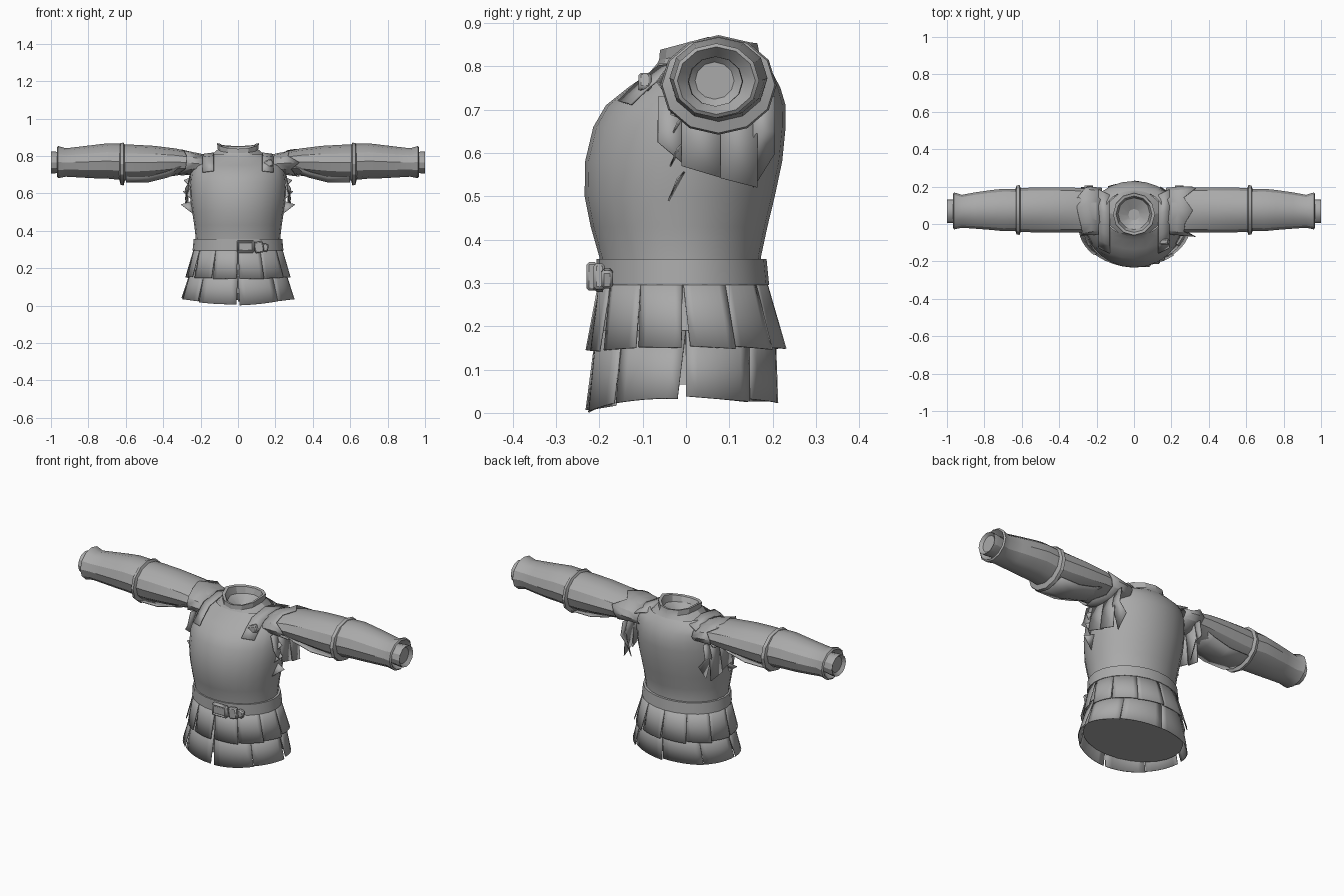
import bpy, bmesh, math, random
from math import sin, cos, pi, radians
from mathutils import Vector

random.seed(4)
cube = bpy.data.objects.get("Cube")
if cube:
    bpy.data.objects.remove(cube)

grey = bpy.data.materials.new("plain grey")
grey.use_nodes = True
grey.diffuse_color = (0.4, 0.4, 0.4, 1)
grey.node_tree.nodes["Principled BSDF"].inputs["Base Color"].default_value = (0.4, 0.4, 0.4, 1)


def finish(name, bm, angle=35, thick=0):
    bmesh.ops.recalc_face_normals(bm, faces=bm.faces)
    mesh = bpy.data.meshes.new(name)
    bm.to_mesh(mesh)
    bm.free()
    mesh.materials.append(grey)
    ob = bpy.data.objects.new(name, mesh)
    bpy.context.collection.objects.link(ob)
    if thick:
        mod = ob.modifiers.new("thickness", "SOLIDIFY")
        mod.thickness = thick
        mod.offset = 0
    bpy.ops.object.select_all(action="DESELECT")
    ob.select_set(True)
    bpy.context.view_layer.objects.active = ob
    bpy.ops.object.shade_smooth_by_angle(angle=radians(angle))
    return ob


def loft(name, rings, closed=True, caps=(False, False), angle=35, thick=0):
    """Skin a list of point rings."""
    bm = bmesh.new()
    rows = [[bm.verts.new(p) for p in ring] for ring in rings]
    n = len(rows[0])
    for a, b in zip(rows, rows[1:]):
        for i in range(n if closed else n - 1):
            j = (i + 1) % n
            bm.faces.new((a[i], a[j], b[j], b[i]))
    for cap, row in zip(caps, (rows[0], rows[-1])):
        if cap:
            bm.faces.new(row)
    return finish(name, bm, angle, thick)


def on_body(t, z, rx, front, back, grow=0):
    """Point on a body cross-section at angle t."""
    mid, half = (front + back) / 2, (back - front) / 2 + grow
    return Vector(((rx + grow) * cos(t), mid + half * sin(t), z))


def body_ring(z, rx, front, back, n=24, dip=0):
    """Body cross-section whose front may dip below its back."""
    angles = [2 * pi * i / n for i in range(n)]
    return [on_body(t, z - dip * max(0, -sin(t)) - dip * 0.5 * max(0, sin(t)), rx, front, back)
            for t in angles]


# Breast and back plates, running up to the neck
torso = [(0.30, 0.228, -0.198, 0.18), (0.36, 0.226, -0.2, 0.173),
         (0.43, 0.234, -0.22, 0.188), (0.50, 0.245, -0.234, 0.205),
         (0.58, 0.256, -0.233, 0.222), (0.66, 0.258, -0.214, 0.23),
         (0.71, 0.252, -0.185, 0.23), (0.75, 0.245, -0.135, 0.218),
         (0.785, 0.228, -0.085, 0.2), (0.808, 0.16, -0.065, 0.18)]
loft("cuirass", [body_ring(*r) for r in torso])

# Low collar, dipping at the front, with a sunken neck opening
collar = [(0.8, 0.15, -0.07, 0.185, 0), (0.835, 0.108, -0.062, 0.17, 0.02),
          (0.868, 0.112, -0.06, 0.165, 0.03), (0.865, 0.096, -0.045, 0.15, 0.03),
          (0.825, 0.085, -0.03, 0.14, 0.015), (0.785, 0.03, 0.02, 0.08, 0)]
loft("collar", [body_ring(*r[:4], n=12, dip=r[4]) for r in collar], caps=(False, True), angle=25)

# Closed lining under the skirt
lining = [(0.065, 0.27, -0.214, 0.198), (0.16, 0.25, -0.205, 0.2), (0.32, 0.222, -0.19, 0.178)]
loft("skirt_lining", [body_ring(*r) for r in lining], caps=(True, True))


def hem(t):
    return -0.032 * max(0, -sin(t)) ** 2 - 0.01 * max(0, sin(t))


def slit(angle):
    """Half width of the opening beside a panel: wide at both sides, narrower in front."""
    return {0: 2.6, 180: 2.6, 270: 1.6}.get(angle % 360, 0.2)


def skirt_tier(name, top, bottom, count, shingle, curve):
    """A row of hanging panels, each lapping over the next."""
    for k in range(count):
        a, b = 360 * k / count, 360 * (k + 1) / count
        skew = random.uniform(-0.009, 0.009)
        rows = []
        for f in (0, 0.5, 1):
            start, end = a + slit(a) * f, b - slit(b) * f
            row = []
            for i in range(7):
                u = i / 6
                t = radians(start + (end - start) * u)
                z, rx, fr, bk = [p + (q - p) * f for p, q in zip(top, bottom)]
                z += f * (curve * hem(t) + skew * (u - 0.5))
                row.append(on_body(t, z, rx, fr, bk, shingle * u * f))
            rows.append(row)
        loft(f"{name}_{k + 1}", rows, closed=False, thick=0.004)


skirt_tier("upper_skirt_panel", (0.32, 0.23, -0.197, 0.18), (0.152, 0.268, -0.218, 0.218), 12, 0.012, 0.3)
skirt_tier("lower_skirt_panel", (0.19, 0.25, -0.206, 0.205), (0.036, 0.295, -0.224, 0.205), 8, 0.006, 1)

# Belt
belt = [(0.295, 0.228, -0.196, 0.178), (0.295, 0.243, -0.207, 0.192),
        (0.355, 0.237, -0.207, 0.186), (0.355, 0.222, -0.196, 0.17)]
loft("belt", [body_ring(*r) for r in belt])


def box(name, centre, size, turn=0):
    bm = bmesh.new()
    bmesh.ops.create_cube(bm, size=1)
    for v in bm.verts:
        x, y, z = [c * s for c, s in zip(v.co, size)]
        v.co = Vector(centre) + Vector((x * cos(turn) - z * sin(turn), y, x * sin(turn) + z * cos(turn)))
    ob = finish(name, bm)
    mod = ob.modifiers.new("soft edges", "BEVEL")
    mod.width = 0.006


# Buckle frame, plate and strap end
for name, x, z, w, h in (("buckle_top", 0.04, 0.342, 0.09, 0.012),
                         ("buckle_bottom", 0.04, 0.288, 0.09, 0.012),
                         ("buckle_side", 0.0, 0.315, 0.012, 0.066),
                         ("buckle_bar", 0.08, 0.315, 0.014, 0.066)):
    box(name, (x, -0.217, z), (w, 0.026, h))
box("buckle_plate", (0.04, -0.216, 0.315), (0.08, 0.022, 0.05))
box("strap_loop", (0.112, -0.2, 0.312), (0.05, 0.026, 0.06), 0.15)
box("strap_end", (0.145, -0.182, 0.31), (0.035, 0.026, 0.042), -0.2)


def sleeve_ring(side, x, yc, zc, ry, rz, n=12):
    return [(side * x, yc + ry * cos(2 * pi * i / n), zc + rz * sin(2 * pi * i / n)) for i in range(n)]


upper_arm = [(0.2, 0.07, 0.758, 0.11, 0.055), (0.27, 0.072, 0.765, 0.118, 0.06),
             (0.33, 0.075, 0.767, 0.12, 0.072), (0.45, 0.075, 0.766, 0.121, 0.088),
             (0.56, 0.075, 0.764, 0.119, 0.096), (0.63, 0.075, 0.764, 0.116, 0.096)]
elbow = [(0.605, 0.075, 0.762, 0.116, 0.097), (0.612, 0.075, 0.757, 0.134, 0.115),
         (0.628, 0.075, 0.757, 0.13, 0.111), (0.635, 0.075, 0.765, 0.11, 0.092)]
forearm = [(0.62, 0.075, 0.768, 0.112, 0.097), (0.7, 0.075, 0.773, 0.113, 0.094),
           (0.76, 0.075, 0.77, 0.107, 0.09), (0.85, 0.072, 0.767, 0.097, 0.082),
           (0.92, 0.068, 0.765, 0.088, 0.076), (0.962, 0.07, 0.767, 0.099, 0.086),
           (0.968, 0.07, 0.767, 0.09, 0.078), (0.935, 0.066, 0.765, 0.06, 0.056)]
wrist = [(0.92, 0.066, 0.765, 0.055, 0.052), (0.98, 0.068, 0.765, 0.064, 0.058),
         (1.0, 0.068, 0.765, 0.062, 0.058), (0.985, 0.066, 0.767, 0.045, 0.043)]

for side, word in ((1, "left"), (-1, "right")):
    # Sleeve sections
    for name, rings, cap in (("upper_sleeve", upper_arm, False), ("elbow_band", elbow, False),
                             ("forearm_sleeve", forearm, False), ("wrist", wrist, True)):
        loft(f"{word}_{name}", [sleeve_ring(side, *r) for r in rings], caps=(False, cap), angle=30)

    # Loose cloth fold below the upper sleeve
    fold = [[(side * x, y, z + lift) for y, lift in ((-0.035, 0.03), (0.04, 0), (0.1, 0), (0.16, 0.02))]
            for x, z in ((0.29, 0.72), (0.38, 0.685), (0.48, 0.66), (0.6, 0.66))]
    loft(f"{word}_sleeve_fold", fold, closed=False, thick=0.004)

    # Broad flaps hanging round the armhole
    for k, (y0, y1, low0, low1) in enumerate(((-0.065, 0.0, 0.625, 0.57), (-0.01, 0.09, 0.57, 0.54),
                                              (0.08, 0.165, 0.542, 0.52), (0.155, 0.205, 0.52, 0.6))):
        out = 0.282 - 0.05 * max(0, k - 2)
        flap = [[(side * 0.25, y0, 0.73), (side * 0.25, y1, 0.73)],
                [(side * 0.268, y0, 0.65), (side * 0.262, y1, 0.65)],
                [(side * out, y0, low0), (side * (out - 0.012), y1, low1)]]
        loft(f"{word}_armhole_flap_{k + 1}", flap, closed=False, thick=0.004)

    # Ragged cloth bridging the shoulder and the sleeve
    cloth = [sleeve_ring(side, *r) for r in ((0.17, 0.07, 0.755, 0.122, 0.05),
                                             (0.23, 0.07, 0.76, 0.128, 0.056))]
    ragged = []
    for x, y, z in sleeve_ring(side, 0.29, 0.072, 0.765, 0.126, 0.068):
        flare = random.uniform(-0.04, 0.12)
        ragged.append((x + side * random.uniform(-0.03, 0.05), y + (y - 0.07) * flare, z + (z - 0.765) * flare))
    loft(f"{word}_shoulder_cloth", cloth + [ragged], angle=20, thick=0.003)

    # Jagged tatters beside the chest
    for k, (z, out) in enumerate(((0.53, 0.305), (0.6, 0.295), (0.66, 0.29))):
        bm = bmesh.new()
        bm.faces.new([bm.verts.new(p) for p in ((side * 0.24, 0.0, z + 0.03), (side * out, -0.02, z + 0.01),
                                                (side * 0.24, -0.04, z - 0.04))])
        finish(f"{word}_side_tatter_{k + 1}", bm, thick=0.003)

    # Flat strap from chest to shoulder blade
    strap = [[(side * 0.13, y - 0.01, z + 0.004), (side * 0.19, y + 0.02, z - 0.004)]
             for y, z in ((-0.146, 0.716), (-0.104, 0.757), (-0.053, 0.796), (0.06, 0.812), (0.165, 0.792))]
    loft(f"{word}_shoulder_strap", strap, closed=False, thick=0.005)

# Fastening on one strap
box("strap_fastening", (0.16, -0.095, 0.758), (0.055, 0.03, 0.04), 0.4)
